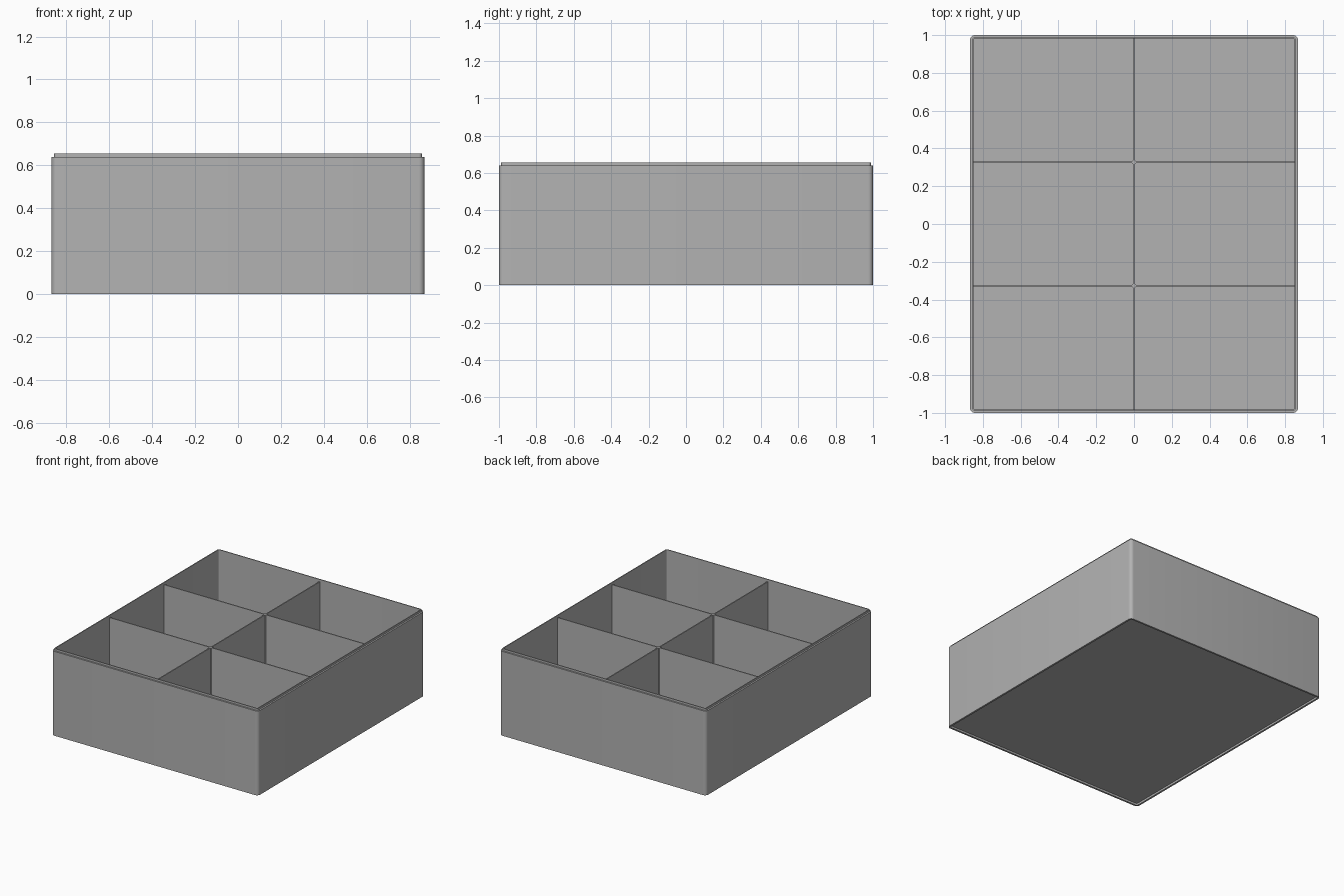
import bpy, bmesh, math

cube = bpy.data.objects.get("Cube")
if cube:
    bpy.data.objects.remove(cube, do_unlink=True)

HALF_X, HALF_Y = 0.868, 1.0
RIM, FLOOR = 0.64, 0.03
CORNER = 0.026

grey = bpy.data.materials.new("plain_grey")
grey.use_nodes = True
colour = (0.45, 0.45, 0.45, 1)
grey.diffuse_color = colour
grey.node_tree.nodes["Principled BSDF"].inputs["Base Color"].default_value = colour


def finish(name, bm):
    bmesh.ops.recalc_face_normals(bm, faces=bm.faces)
    mesh = bpy.data.meshes.new(name)
    bm.to_mesh(mesh)
    bm.free()
    mesh.materials.append(grey)
    obj = bpy.data.objects.new(name, mesh)
    bpy.context.collection.objects.link(obj)
    return obj


def rounded_ring(bm, inset, z, steps=6):
    """Rounded rectangle of vertices, offset inwards from the outer wall."""
    ring = []
    for k, (sx, sy) in enumerate([(1, 1), (-1, 1), (-1, -1), (1, -1)]):
        for i in range(steps + 1):
            a = math.pi / 2 * (k + i / steps)
            r = CORNER - inset
            ring.append(bm.verts.new((sx * (HALF_X - CORNER) + r * math.cos(a),
                                      sy * (HALF_Y - CORNER) + r * math.sin(a), z)))
    return ring


def box(name, sx, sy, z0, z1, y=0):
    bm = bmesh.new()
    bmesh.ops.create_cube(bm, size=1)
    for v in bm.verts:
        v.co = (v.co.x * sx, v.co.y * sy + y, z0 + (v.co.z + 0.5) * (z1 - z0))
    return finish(name, bm)


# Tray shell: recessed underside, outer wall, stepped stacking lip, inner wall, floor
bm = bmesh.new()
section = [(0.014, 0.015), (0.014, 0), (0, 0), (0, RIM),
           (0.012, RIM), (0.012, 0.655), (0.019, 0.655), (0.019, FLOOR)]
rings = [rounded_ring(bm, inset, z) for inset, z in section]
for low, high in zip(rings, rings[1:]):
    for i in range(len(low)):
        j = (i + 1) % len(low)
        bm.faces.new((low[i], low[j], high[j], high[i]))
bm.faces.new(rings[0])
bm.faces.new(rings[-1])
tray = finish("tray_shell", bm)
bpy.context.view_layer.objects.active = tray
tray.select_set(True)
bpy.ops.object.shade_smooth_by_angle(angle=math.radians(35))

# Dividers: one lengthwise, two crosswise, with small corner fillets where they meet
THICK = 0.008
box("long_divider", THICK, 2 * HALF_Y - 0.034, FLOOR - 0.005, RIM)
for name, y in (("front", -0.327), ("back", 0.327)):
    box(name + "_cross_divider", 2 * HALF_X - 0.034, THICK, FLOOR - 0.005, RIM, y)
    bm = bmesh.new()
    bmesh.ops.create_cone(bm, cap_ends=True, segments=4, radius1=0.015,
                          radius2=0.015, depth=RIM - FLOOR + 0.005)
    for v in bm.verts:
        v.co.y += y
        v.co.z += (RIM + FLOOR - 0.005) / 2
    finish(name + "_crossing_fillet", bm)
